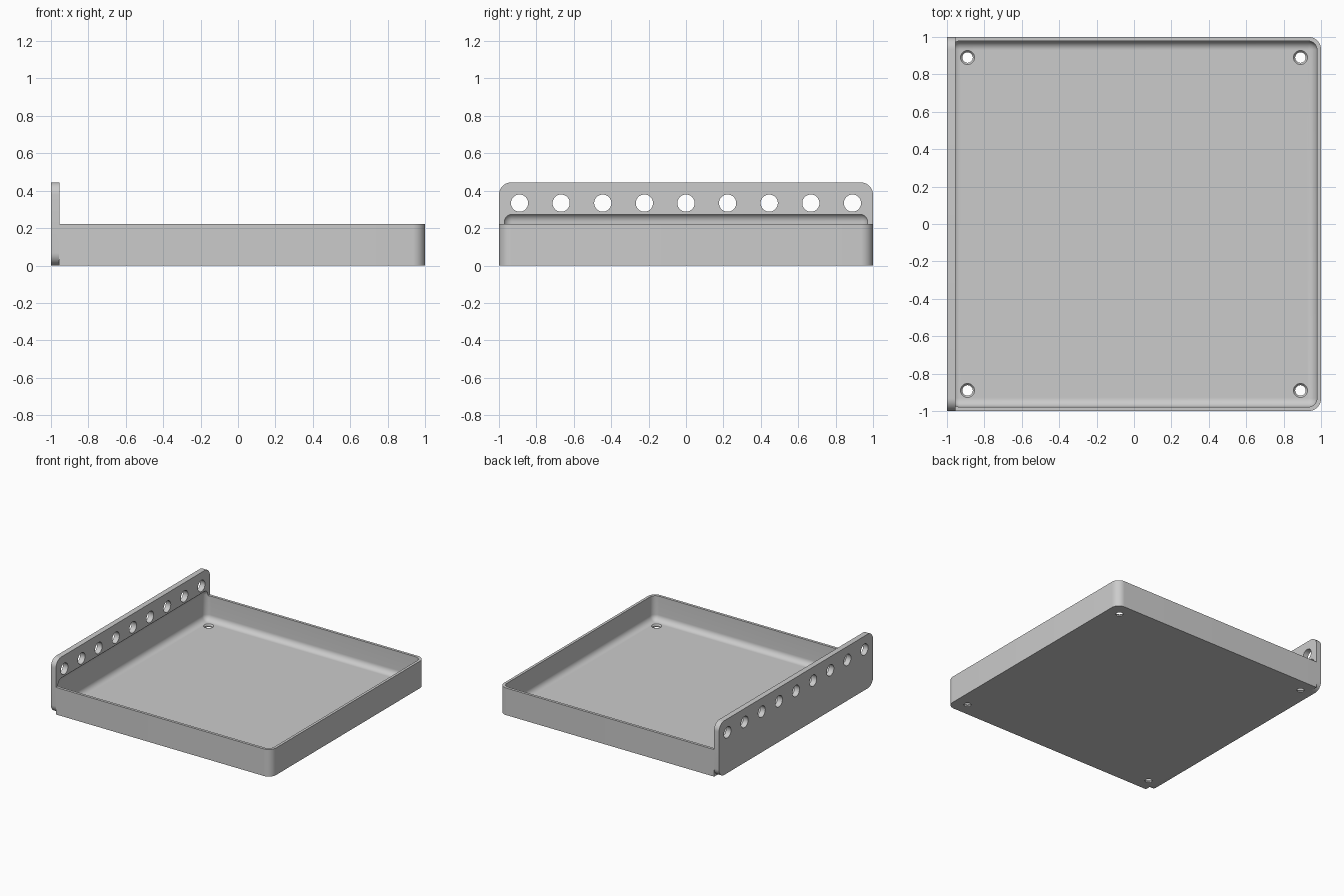
import bpy, bmesh, math
from mathutils import Matrix, Vector

if "Cube" in bpy.data.objects:
    bpy.data.objects.remove(bpy.data.objects["Cube"], do_unlink=True)

# Main dimensions
PITCH = 0.2225
BODY_H, PLATE_H = PITCH, 2 * PITCH
PLATE_X = -0.955
WALL, ROUND, FILLET = 0.022, 0.067, 0.047

grey = bpy.data.materials.new("plain grey")
grey.use_nodes = True
grey.diffuse_color = (0.6, 0.6, 0.6, 1)
grey.node_tree.nodes["Principled BSDF"].inputs["Base Color"].default_value = (0.6, 0.6, 0.6, 1)


def finish(name, bm):
    mesh = bpy.data.meshes.new(name)
    bmesh.ops.recalc_face_normals(bm, faces=bm.faces)
    bm.to_mesh(mesh)
    bm.free()
    mesh.materials.append(grey)
    obj = bpy.data.objects.new(name, mesh)
    bpy.context.collection.objects.link(obj)
    return obj


def rounded_box(name, low, high, radius, pick):
    """Box between two corners, with the edges chosen by pick(direction, middle) rounded."""
    low, high = Vector(low), Vector(high)
    bm = bmesh.new()
    bmesh.ops.create_cube(bm, size=1)
    for v in bm.verts:
        v.co = (low + high) / 2 + v.co * (high - low)
    edges = [e for e in bm.edges
             if pick((e.verts[1].co - e.verts[0].co).normalized(),
                     (e.verts[0].co + e.verts[1].co) / 2)]
    bmesh.ops.bevel(bm, geom=edges, offset=radius, segments=10, profile=0.5, affect='EDGES')
    return finish(name, bm)


def add_cone(bm, centre, r1, r2, depth, turn=Matrix()):
    bmesh.ops.create_cone(bm, cap_ends=True, segments=40, radius1=r1, radius2=r2,
                          depth=depth, matrix=Matrix.Translation(centre) @ turn)


def combine(target, tool, operation):
    mod = target.modifiers.new(operation.lower(), 'BOOLEAN')
    mod.operation, mod.object, mod.solver = operation, tool, 'EXACT'
    bpy.context.view_layer.objects.active = target
    bpy.ops.object.modifier_apply(modifier=mod.name)
    bpy.data.objects.remove(tool, do_unlink=True)


# Tray block, rounded on the two upright corners away from the plate
tray = rounded_box("tray", (PLATE_X - 0.001, -1, 0), (1, 1, BODY_H), ROUND,
                   lambda d, m: abs(d.z) > 0.9 and m.x > 0)

# Upright plate with four rounded corners
plate = rounded_box("plate", (-1, -1, 0), (PLATE_X, 1, PLATE_H), ROUND,
                    lambda d, m: abs(d.x) > 0.9)
combine(tray, plate, 'UNION')

# Hollow with rounded edges, biting slightly into the plate
inner = 1 - WALL
hollow = rounded_box("hollow_cutter", (-inner, -inner, WALL), (inner, inner, 0.28), FILLET,
                     lambda d, m: True)
combine(tray, hollow, 'DIFFERENCE')

# Row of holes through the plate
bm = bmesh.new()
for i in range(-4, 5):
    add_cone(bm, (-0.98, i * PITCH, 1.5 * PITCH), 0.046, 0.046, 0.1,
             Matrix.Rotation(math.pi / 2, 4, 'Y'))
combine(tray, finish("plate_hole_cutter", bm), 'DIFFERENCE')

# Corner holes through the floor, then their countersinks
spots = [(x, y) for x in (-0.89, 0.89) for y in (-0.89, 0.89)]
for low_r, high_r, bottom, top in ((0.028, 0.028, -0.05, 0.08), (0.026, 0.046, 0.008, 0.032)):
    bm = bmesh.new()
    for x, y in spots:
        add_cone(bm, (x, y, (bottom + top) / 2), low_r, high_r, top - bottom)
    combine(tray, finish("floor_hole_cutter", bm), 'DIFFERENCE')

# Smooth shading with crisp edges
bpy.ops.object.select_all(action='DESELECT')
tray.select_set(True)
bpy.context.view_layer.objects.active = tray
bpy.ops.object.shade_smooth_by_angle(angle=math.radians(30))
